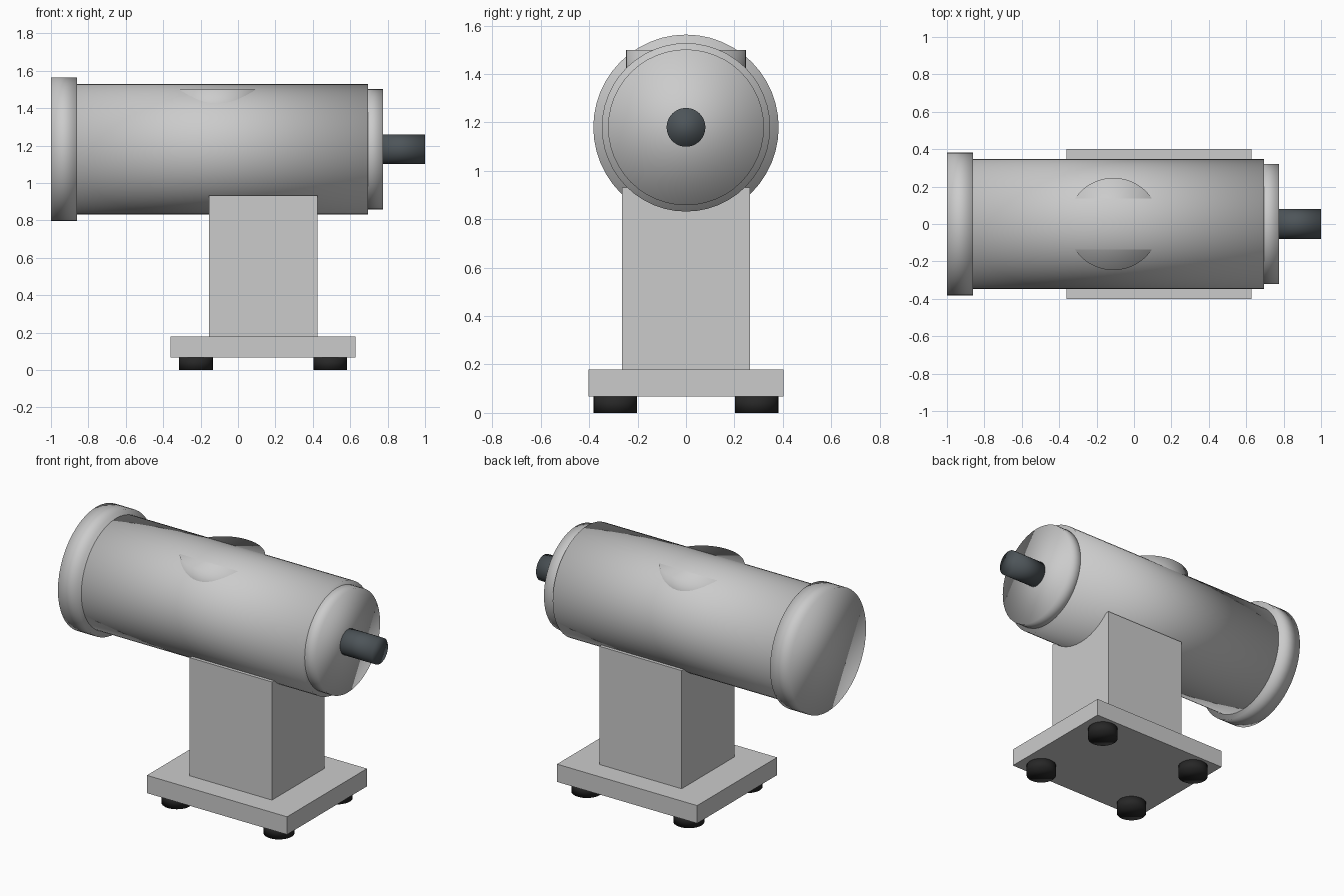
import bpy
from math import pi

if "Cube" in bpy.data.objects:
    bpy.data.objects.remove(bpy.data.objects["Cube"])


def material(name, rgb):
    m = bpy.data.materials.new(name)
    m.diffuse_color = (*rgb, 1)
    m.use_nodes = True
    m.node_tree.nodes["Principled BSDF"].inputs["Base Color"].default_value = m.diffuse_color
    return m


def box(name, x, y, z):
    """Box from (min, max) ranges."""
    c = [(a + b) / 2 for a, b in (x, y, z)]
    bpy.ops.mesh.primitive_cube_add(size=1, location=c)
    o = bpy.context.object
    o.name = name
    o.scale = [b - a for a, b in (x, y, z)]
    bpy.ops.object.transform_apply(location=False, rotation=False, scale=True)
    return o


def cylinder(name, radius, centre, length, along_x=False, mat=None, sides=48):
    """Cylinder whose shading flows softly over its rims."""
    bpy.ops.mesh.primitive_cylinder_add(
        vertices=sides, radius=radius, depth=length, location=centre,
        rotation=(0, pi / 2 if along_x else 0, 0))
    o = bpy.context.object
    o.name = name
    bpy.ops.object.transform_apply(location=False, rotation=True, scale=False)
    bpy.ops.object.shade_smooth()
    if mat:
        o.data.materials.append(mat)
    return o


AXIS_Z = 1.18
steel = material("dark_steel", (0.075, 0.09, 0.1))
rubber = material("rubber", (0.02, 0.02, 0.02))

# Horizontal parts along the main axis: name, radius, x start, x end, material
for name, r, x0, x1, mat in (
        ("rear_cap", 0.383, -1.0, -0.86, None),
        ("barrel_body", 0.348, -0.88, 0.695, None),
        ("front_cap", 0.322, 0.66, 0.775, None),
        ("drive_shaft", 0.08, 0.74, 1.0, steel)):
    cylinder(name, r, ((x0 + x1) / 2, 0, AXIS_Z), x1 - x0, True, mat)

# Upright boss that pokes through both shoulders of the body
cylinder("top_boss", 0.247, (-0.11, 0, 1.4), 0.2)

# Pedestal and base plate
box("pedestal", (-0.155, 0.425), (-0.265, 0.265), (0.17, 0.932))
box("base_plate", (-0.36, 0.627), (-0.402, 0.402), (0.067, 0.18))

# Four rubber feet
for x in (-0.225, 0.493):
    for y in (-0.292, 0.292):
        cylinder("foot", 0.09, (x, y, 0.036), 0.072, mat=rubber, sides=32)
